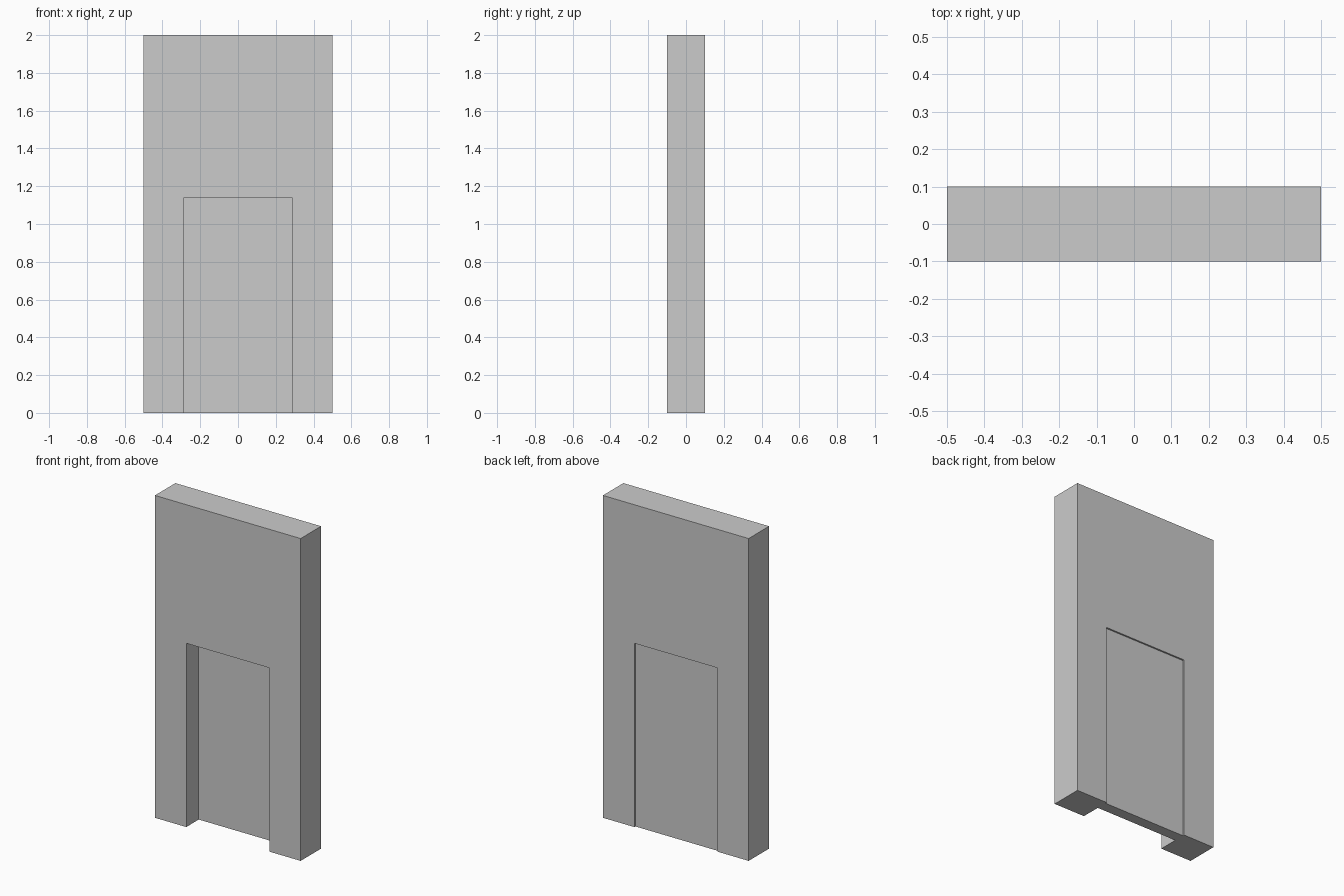
import bpy
import bmesh
from mathutils import Vector

if "Cube" in bpy.data.objects:
    bpy.data.objects.remove(bpy.data.objects["Cube"])


def extruded(name, outline, y0, y1):
    """Extrude an (x, z) outline from y0 to y1 as a flat-shaded solid."""
    bm = bmesh.new()
    face = bm.faces.new([bm.verts.new((x, y0, z)) for x, z in outline])
    ext = bmesh.ops.extrude_face_region(bm, geom=[face], use_keep_orig=True)
    moved = [g for g in ext["geom"] if isinstance(g, bmesh.types.BMVert)]
    bmesh.ops.translate(bm, verts=moved, vec=Vector((0, y1 - y0, 0)))
    bmesh.ops.recalc_face_normals(bm, faces=bm.faces)
    mesh = bpy.data.meshes.new(name)
    bm.to_mesh(mesh)
    bm.free()
    obj = bpy.data.objects.new(name, mesh)
    bpy.context.collection.objects.link(obj)
    return obj


HALF_W, HEIGHT, HALF_D = 0.5, 2.0, 0.1
DOOR_HALF_W, DOOR_H = 0.285, 1.14

# Wall with a doorway open to the floor
right_half = [(DOOR_HALF_W, DOOR_H), (DOOR_HALF_W, 0), (HALF_W, 0), (HALF_W, HEIGHT)]
left_half = [(-x, z) for x, z in reversed(right_half)]
extruded("wall", right_half + left_half, -HALF_D, HALF_D)

# Door panel, deeply recessed at the front and slightly at the back
panel = [(-DOOR_HALF_W, 0), (DOOR_HALF_W, 0), (DOOR_HALF_W, DOOR_H), (-DOOR_HALF_W, DOOR_H)]
extruded("door_panel", panel, 0.022, 0.09)
